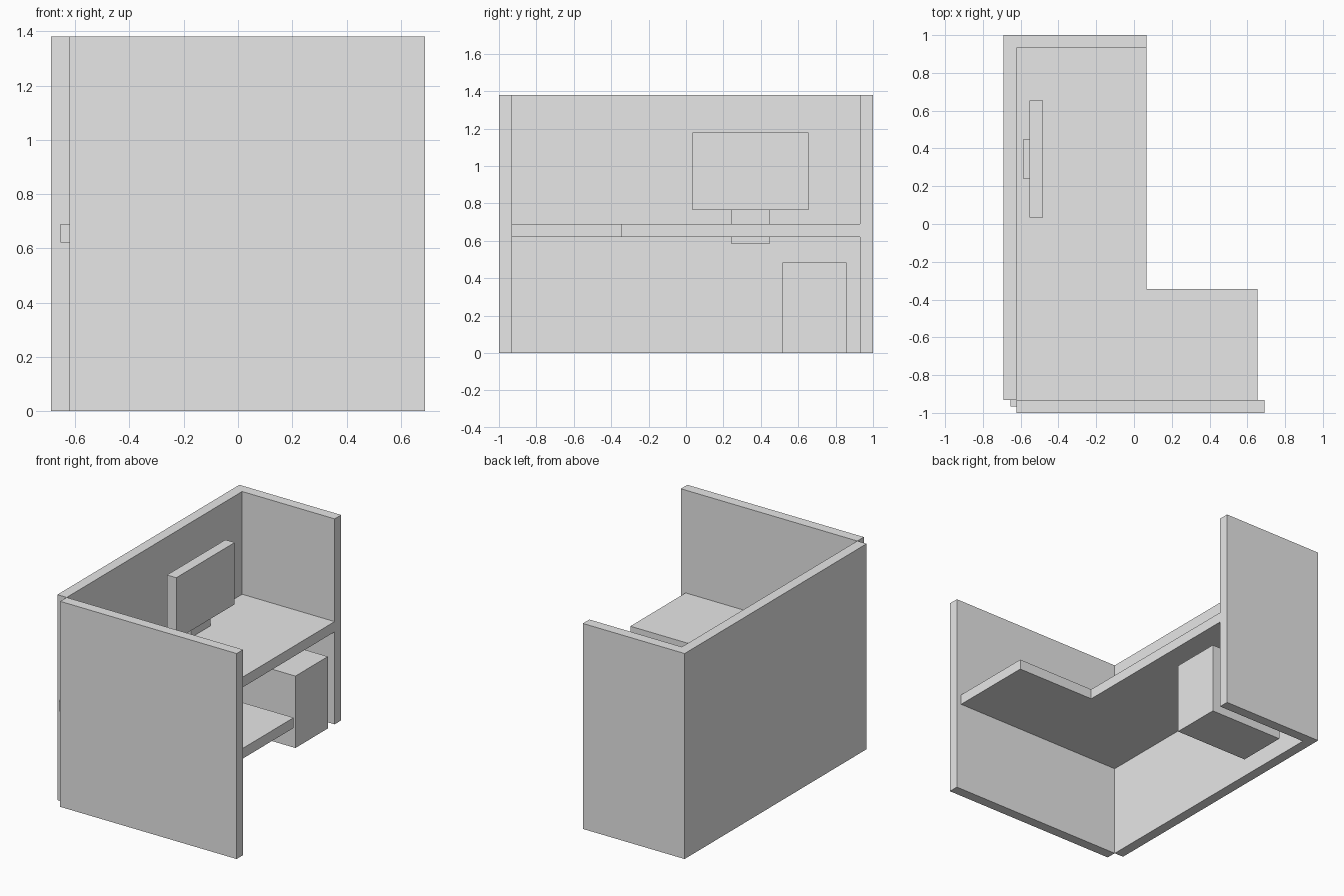
import bpy
import bmesh

cube = bpy.data.objects.get("Cube")
if cube:
    bpy.data.objects.remove(cube, do_unlink=True)

grey = bpy.data.materials.new("light_grey")
grey.use_nodes = True
grey.diffuse_color = (0.8, 0.8, 0.8, 1)
grey.node_tree.nodes["Principled BSDF"].inputs["Base Color"].default_value = (0.8, 0.8, 0.8, 1)


def prism(name, outline, z0, z1):
    """Extrude a counter-clockwise plan outline from z0 up to z1."""
    bm = bmesh.new()
    base = bm.faces.new([bm.verts.new((x, y, z0)) for x, y in outline])
    top = bmesh.ops.extrude_face_region(bm, geom=[base], use_keep_orig=True)["geom"]
    for v in top:
        if isinstance(v, bmesh.types.BMVert):
            v.co.z = z1
    bmesh.ops.recalc_face_normals(bm, faces=bm.faces)
    mesh = bpy.data.meshes.new(name)
    bm.to_mesh(mesh)
    bm.free()
    mesh.materials.append(grey)
    obj = bpy.data.objects.new(name, mesh)
    bpy.context.collection.objects.link(obj)
    return obj


def box(name, x0, x1, y0, y1, z0, z1):
    return prism(name, [(x0, y0), (x1, y0), (x1, y1), (x0, y1)], z0, z1)


HEIGHT = 1.38
OUT, IN = -0.69, -0.621      # outer and inner face of the long partition
EDGE = 0.066                 # open edge of the main desk run

# Partition walls
box("long_partition", OUT, IN, -0.931, 1, 0, HEIGHT)
box("back_partition", IN, EDGE, 0.931, 1, 0, HEIGHT)
box("front_partition", IN, 0.69, -1, -0.931, 0, HEIGHT)

# L-shaped worktop, let halfway into the partitions
prism("worktop", [(-0.655, -0.966), (0.655, -0.966), (0.655, -0.345),
                  (EDGE, -0.345), (EDGE, 0.966), (-0.655, 0.966)], 0.621, 0.69)

# Drawer pedestal under the worktop
box("pedestal", -0.486, EDGE, 0.515, 0.859, 0, 0.483)

# Monitor and its stand
box("monitor_screen", -0.552, -0.483, 0.035, 0.655, 0.765, 1.18)
box("monitor_stand", -0.587, -0.518, 0.241, 0.448, 0.585, 0.93)
